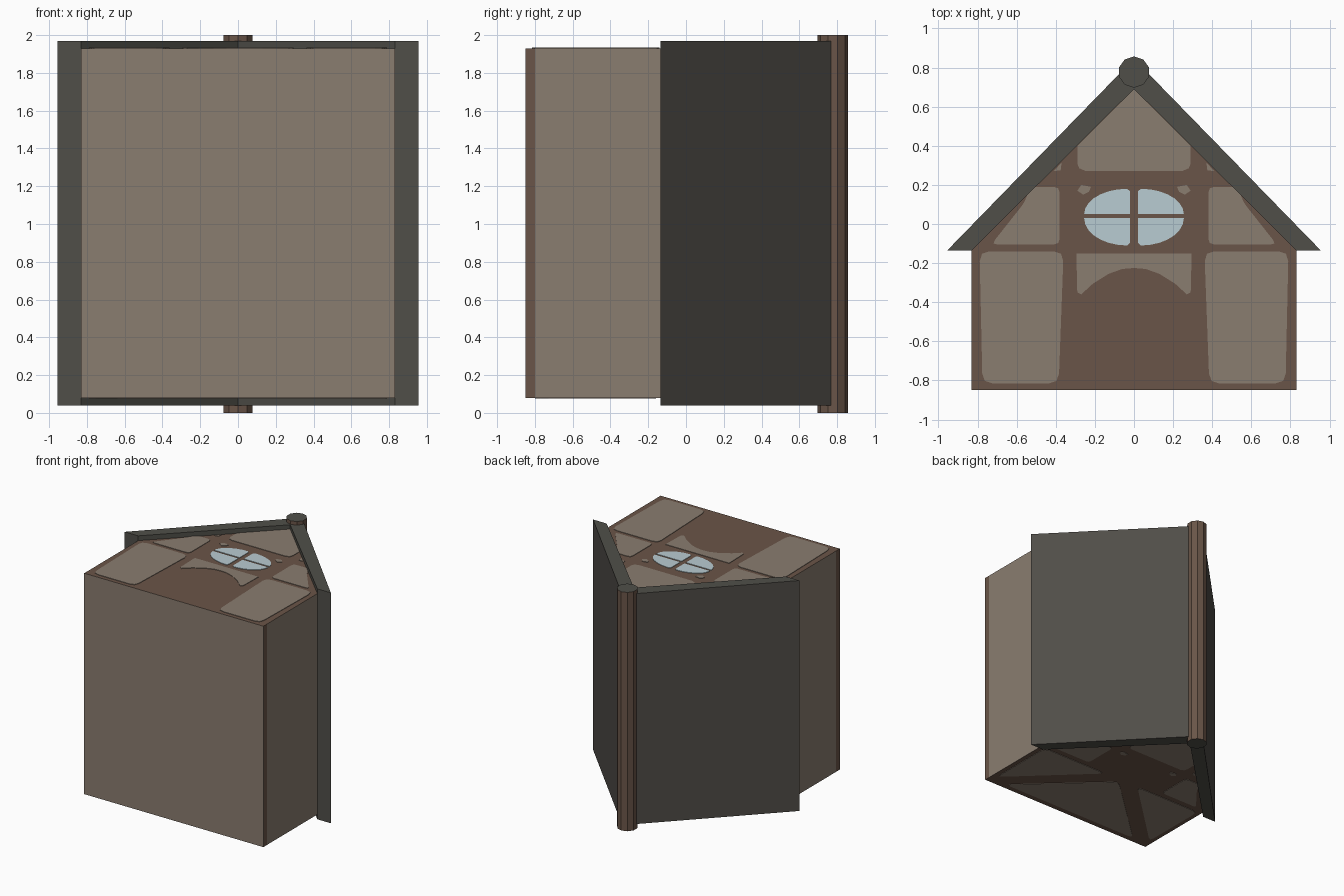
import bpy, bmesh, math

if "Cube" in bpy.data.objects:
    bpy.data.objects.remove(bpy.data.objects["Cube"])


def mat(name, hexa):
    lin = []
    for i in (0, 2, 4):
        c = int(hexa[i:i + 2], 16) / 255
        lin.append(c / 12.92 if c <= 0.04045 else ((c + 0.055) / 1.055) ** 2.4)
    m = bpy.data.materials.new(name)
    m.diffuse_color = (*lin, 1)
    m.use_nodes = True
    m.node_tree.nodes["Principled BSDF"].inputs["Base Color"].default_value = m.diffuse_color
    return m


WALL = mat("plaster", "8A7D70")
TIMBER = mat("timber", "6A5548")
GLASS = mat("glass", "B9CCD2")
ROOF = mat("roof_slate", "504D48")
EDGE = mat("roof_edge", "504F49")


def prism(name, pts, z0, z1, mats, rule=None):
    """Extrude a flat outline from z0 to z1; rule picks a material per face."""
    bm = bmesh.new()
    lo = [bm.verts.new((x, y, z0)) for x, y in pts]
    hi = [bm.verts.new((x, y, z1)) for x, y in pts]
    bm.faces.new(lo[::-1])
    bm.faces.new(hi)
    n = len(pts)
    for i in range(n):
        j = (i + 1) % n
        bm.faces.new((lo[i], lo[j], hi[j], hi[i]))
    bmesh.ops.recalc_face_normals(bm, faces=bm.faces)
    bm.normal_update()
    if rule:
        for f in bm.faces:
            f.material_index = rule(f)
    me = bpy.data.meshes.new(name)
    bm.to_mesh(me)
    bm.free()
    for m in mats:
        me.materials.append(m)
    ob = bpy.data.objects.new(name, me)
    bpy.context.collection.objects.link(ob)
    return ob


def rounded(pts, r):
    """Round every corner of an outline with three points."""
    out = []
    for i, (x, y) in enumerate(pts):
        ends = []
        for px, py in (pts[i - 1], pts[(i + 1) % len(pts)]):
            d = math.hypot(px - x, py - y)
            t = min(r / d, 0.4)
            ends.append((x + (px - x) * t, y + (py - y) * t))
        (ax, ay), (bx, by) = ends
        out += [ends[0], ((ax + bx + 2 * x) / 4, (ay + by + 2 * y) / 4), ends[1]]
    return out


def mirrored(pts):
    return [(-x, y) for x, y in pts]


TOP, BOTTOM, T = 1.93, 0.08, 0.004


def plate(name, pts, m, back=False, both=False):
    z = (BOTTOM - T, BOTTOM) if back else (TOP, TOP + T)
    prism(name, pts, *z, [m])
    if both:
        prism(name + "_mirrored", mirrored(pts), *z, [m])


# House body: timber gable ends and sill strips, plaster walls
def body_rule(f):
    c = f.calc_center_median()
    return 1 if abs(f.normal.z) > 0.9 or (abs(f.normal.x) > 0.9 and c.y < -0.8) else 0


half = [(0.83, -0.85), (0.83, -0.80), (0.83, -0.13)]
prism("house_body", half + [(0, 0.69)] + mirrored(half)[::-1], BOTTOM, TOP,
      [WALL, TIMBER], body_rule)

# Roof slabs: slate outside, lighter cut edges
slab = [(0.83, -0.135), (0.955, -0.135), (0, 0.845), (0, 0.69)]
for name, pts in (("roof_right", slab), ("roof_left", mirrored(slab))):
    prism(name, pts, 0.04, 1.97, [EDGE, ROOF],
          lambda f: 1 if f.normal.y > 0.5 else 0)

# Ridge pole with grey ends
pole = [(0.08 * math.sin(i * math.pi / 5), 0.777 + 0.08 * math.cos(i * math.pi / 5))
        for i in range(10)]
prism("ridge_pole", pole, 0, 2, [TIMBER, EDGE],
      lambda f: 1 if abs(f.normal.z) > 0.9 else 0)

# Plaster panels shared by both gable ends
side_mid = rounded([(0.38, 0.19), (0.38, -0.105), (0.73, -0.105), (0.56, 0.11), (0.53, 0.19)], 0.03)
gable = [(0, 0.69), (0.29, 0.40), (0.29, 0.31), (0.28, 0.285), (0.25, 0.272)]
gable += mirrored(gable[1:])[::-1]
corner = [(0.37, 0.315), (0.375, 0.275), (0.41, 0.27)]
spot = [(0.22, 0.19), (0.27, 0.20), (0.29, 0.17), (0.26, 0.15), (0.23, 0.165)]
for back in (False, True):
    end = "back" if back else "front"
    plate(end + "_gable_panel", gable, WALL, back)
    plate(end + "_middle_panel", side_mid, WALL, back, True)
    plate(end + "_corner_panel", corner, WALL, back, True)
    plate(end + "_small_panel", spot, WALL, back, True)

# Front: tall side panels and the panel over the arched door
plate("front_side_panel", rounded([(0.36, -0.14), (0.79, -0.14), (0.775, -0.815),
                                   (0.385, -0.815)], 0.05), WALL, both=True)
arch = [(0.295, -0.15), (0.29, -0.35), (0.27, -0.36), (0.21, -0.305), (0.13, -0.255), (0.06, -0.23)]
plate("door_arch_panel", arch + [(0, -0.225)] + mirrored(arch)[::-1], WALL)

# Back: panels between slanted braces
plate("back_brace_panel", rounded([(0.0, -0.19), (0.66, -0.80), (-0.66, -0.80)], 0.05), WALL, True)
plate("back_side_panel", rounded([(0.17, -0.16), (0.79, -0.16), (0.79, -0.75)], 0.05),
      WALL, True, True)

# Oval window: four panes
for name, y0, ry in (("upper_pane", 0.05, 0.13), ("lower_pane", 0.03, -0.14)):
    arc = [(0.02, y0)] + [(0.035 + 0.22 * math.cos(a * math.pi / 14),
                           y0 + ry * math.sin(a * math.pi / 14)) for a in range(8)]
    plate(name, arc + [(0.02, y0 + ry * 0.9)], GLASS, both=True)
